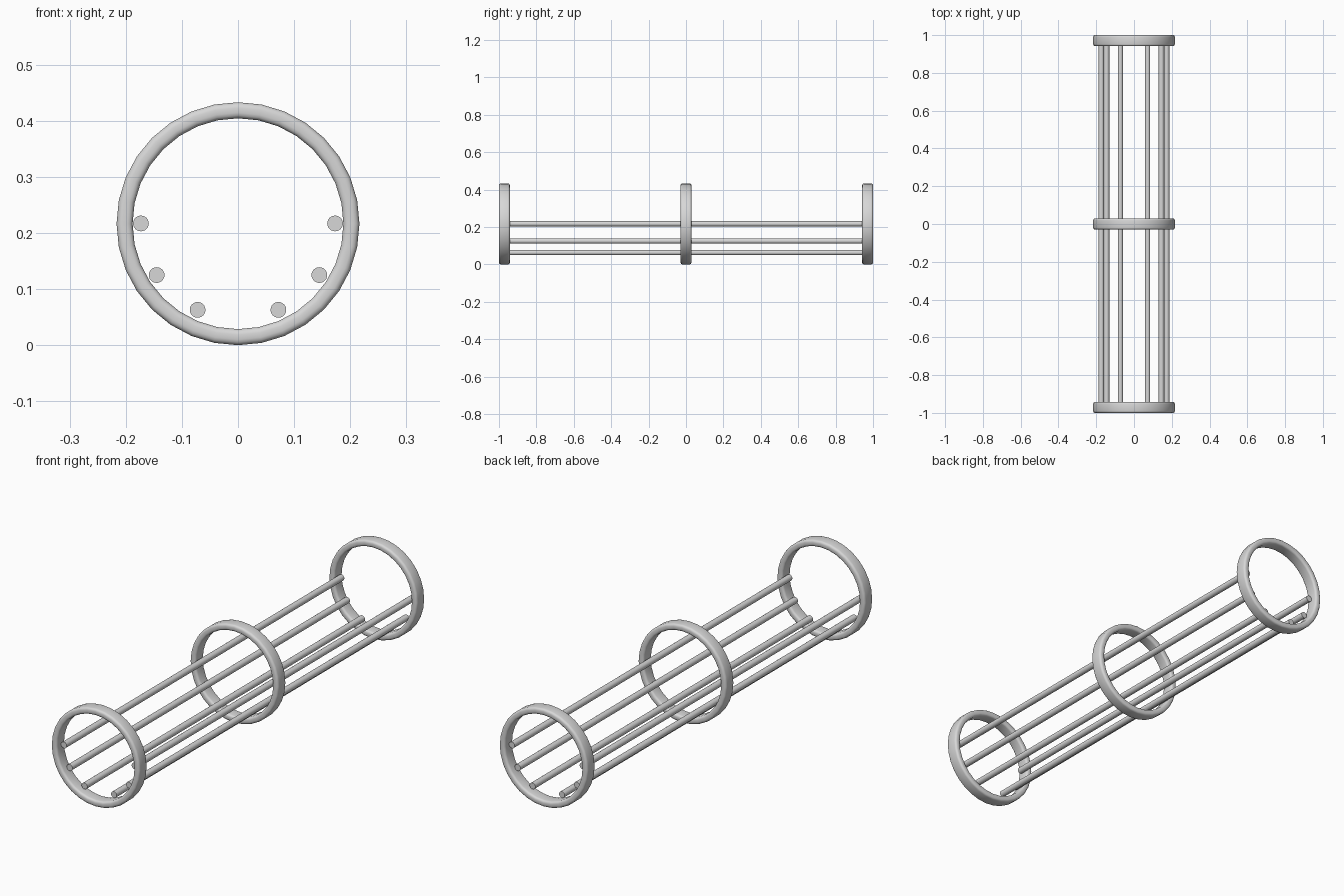
import bpy
import bmesh
import math

cube = bpy.data.objects.get("Cube")
if cube:
    bpy.data.objects.remove(cube, do_unlink=True)

metal = bpy.data.materials.new("light grey metal")
metal.use_nodes = True
GREY = (0.68, 0.68, 0.68, 1)
metal.diffuse_color = GREY
metal.node_tree.nodes["Principled BSDF"].inputs["Base Color"].default_value = GREY

CENTRE_Z = 0.2165
RING_Y = 0.971
RING_RADIUS = 0.2022
HALF_THICK, HALF_WIDTH, CORNER = 0.0143, 0.029, 0.01


def finish(obj, angle):
    obj.data.materials.append(metal)
    bpy.ops.object.select_all(action="DESELECT")
    obj.select_set(True)
    bpy.context.view_layer.objects.active = obj
    bpy.ops.object.shade_smooth_by_angle(angle=math.radians(angle))


def ring_section():
    # Rounded rectangle: (radial offset, axial offset) pairs
    points = []
    for quarter, (sr, sy) in enumerate(((1, 1), (-1, 1), (-1, -1), (1, -1))):
        for step in range(4):
            a = math.pi / 2 * (quarter + step / 3)
            points.append((sr * (HALF_THICK - CORNER) + CORNER * math.cos(a),
                           sy * (HALF_WIDTH - CORNER) + CORNER * math.sin(a)))
    return points


def add_ring(name, y):
    # Sweep the section around the long axis
    bm = bmesh.new()
    verts = [bm.verts.new((RING_RADIUS + r, w, 0)) for r, w in ring_section()]
    edges = [bm.edges.new((verts[i - 1], verts[i])) for i in range(len(verts))]
    bmesh.ops.spin(bm, geom=verts + edges, cent=(0, 0, 0), axis=(0, 1, 0),
                   angle=2 * math.pi, steps=32, use_merge=True)
    bmesh.ops.recalc_face_normals(bm, faces=bm.faces[:])
    mesh = bpy.data.meshes.new(name)
    bm.to_mesh(mesh)
    bm.free()
    ring = bpy.data.objects.new(name, mesh)
    ring.location = (0, y, CENTRE_Z)
    bpy.context.collection.objects.link(ring)
    finish(ring, 60)


def add_rod(name, x, z):
    bpy.ops.mesh.primitive_cylinder_add(
        vertices=24, radius=0.014, depth=2 * RING_Y,
        location=(x, 0, z), rotation=(math.pi / 2, 0, 0))
    rod = bpy.context.object
    rod.name = name
    finish(rod, 40)


# Three hoops
for label, y in (("front", -RING_Y), ("middle", 0), ("back", RING_Y)):
    add_ring(label + "_ring", y)

# Mirrored rods along the lower half of the hoops
for label, x, z in (("upper", 0.173, 0.217), ("middle", 0.145, 0.125), ("lower", 0.072, 0.063)):
    for side, sign in (("left", 1), ("right", -1)):
        add_rod(f"{side}_{label}_rod", sign * x, z)
